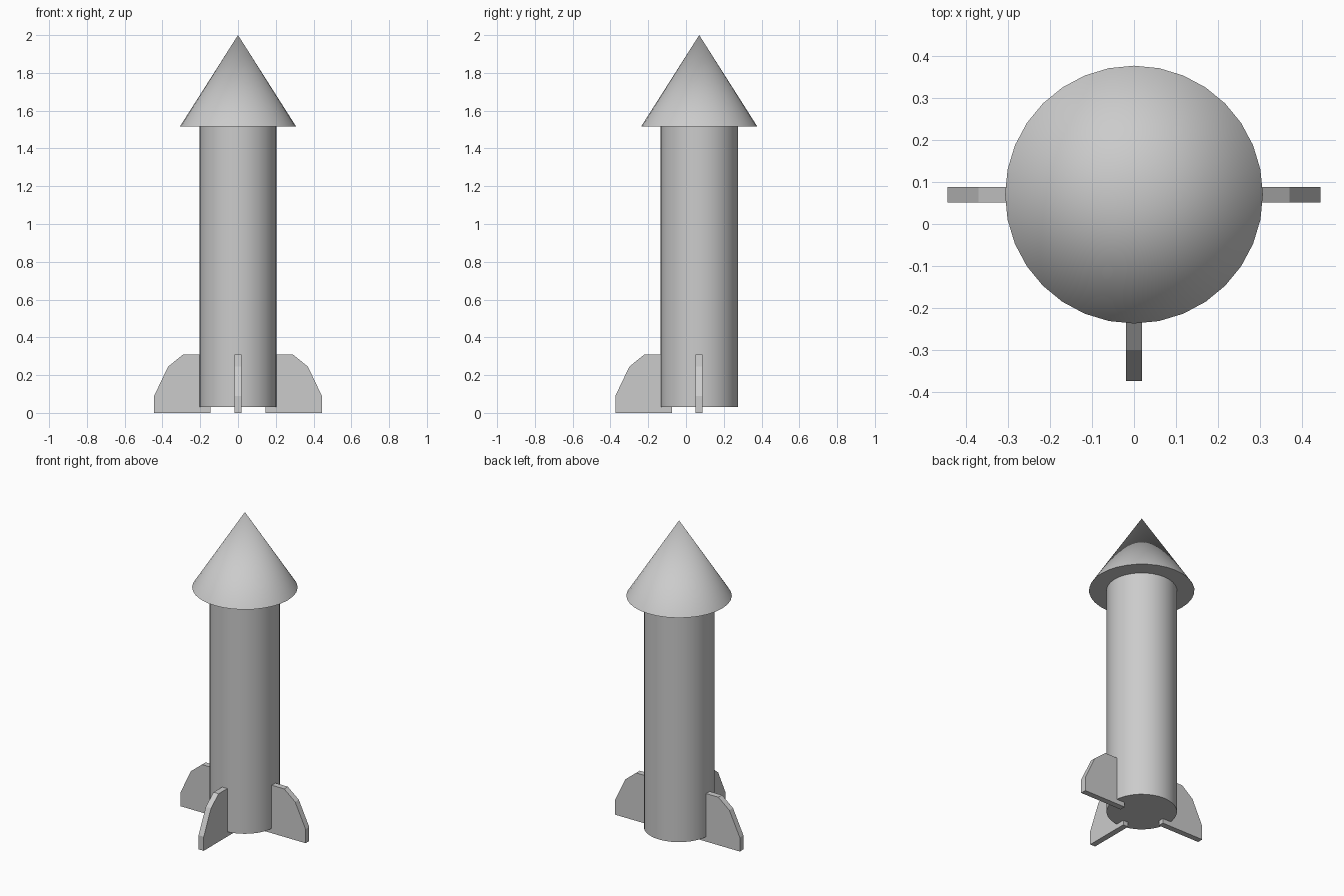
import bpy, bmesh, math
from mathutils import Matrix

if "Cube" in bpy.data.objects:
    bpy.data.objects.remove(bpy.data.objects["Cube"])

CY = 0.07          # rocket axis, offset in y because there is no rear fin
SIDES = 32


def smooth(obj):
    bpy.ops.object.select_all(action='DESELECT')
    obj.select_set(True)
    bpy.context.view_layer.objects.active = obj
    bpy.ops.object.shade_smooth_by_angle(angle=math.radians(30))


def tapered(name, r_bottom, r_top, z0, z1):
    bpy.ops.mesh.primitive_cone_add(vertices=SIDES, radius1=r_bottom, radius2=r_top,
                                    depth=z1 - z0, location=(0, CY, (z0 + z1) / 2))
    obj = bpy.context.object
    obj.name = name
    smooth(obj)
    return obj


def fin(name, angle, thickness=0.037):
    # Radial profile (distance from axis, height), extruded to a plate
    profile = [(0.145, 0), (0.444, 0), (0.444, 0.09), (0.37, 0.245),
               (0.292, 0.308), (0.145, 0.308)]
    bm = bmesh.new()
    face = bm.faces.new([bm.verts.new((r, -thickness / 2, z)) for r, z in profile])
    ext = bmesh.ops.extrude_face_region(bm, geom=[face])
    verts = [v for v in ext['geom'] if isinstance(v, bmesh.types.BMVert)]
    bmesh.ops.translate(bm, verts=verts, vec=(0, thickness, 0))
    bmesh.ops.recalc_face_normals(bm, faces=bm.faces)
    bm.transform(Matrix.Translation((0, CY, 0)) @ Matrix.Rotation(angle, 4, 'Z'))
    mesh = bpy.data.meshes.new(name)
    bm.to_mesh(mesh)
    bm.free()
    obj = bpy.data.objects.new(name, mesh)
    bpy.context.collection.objects.link(obj)


# Body tube and overhanging nose cone
tapered("body", 0.205, 0.205, 0.03, 1.52)
tapered("nose_cone", 0.307, 0, 1.517, 2.0)

# Three flat fins: right, left and front
for name, deg in (("right_fin", 0), ("left_fin", 180), ("front_fin", -90)):
    fin(name, math.radians(deg))
